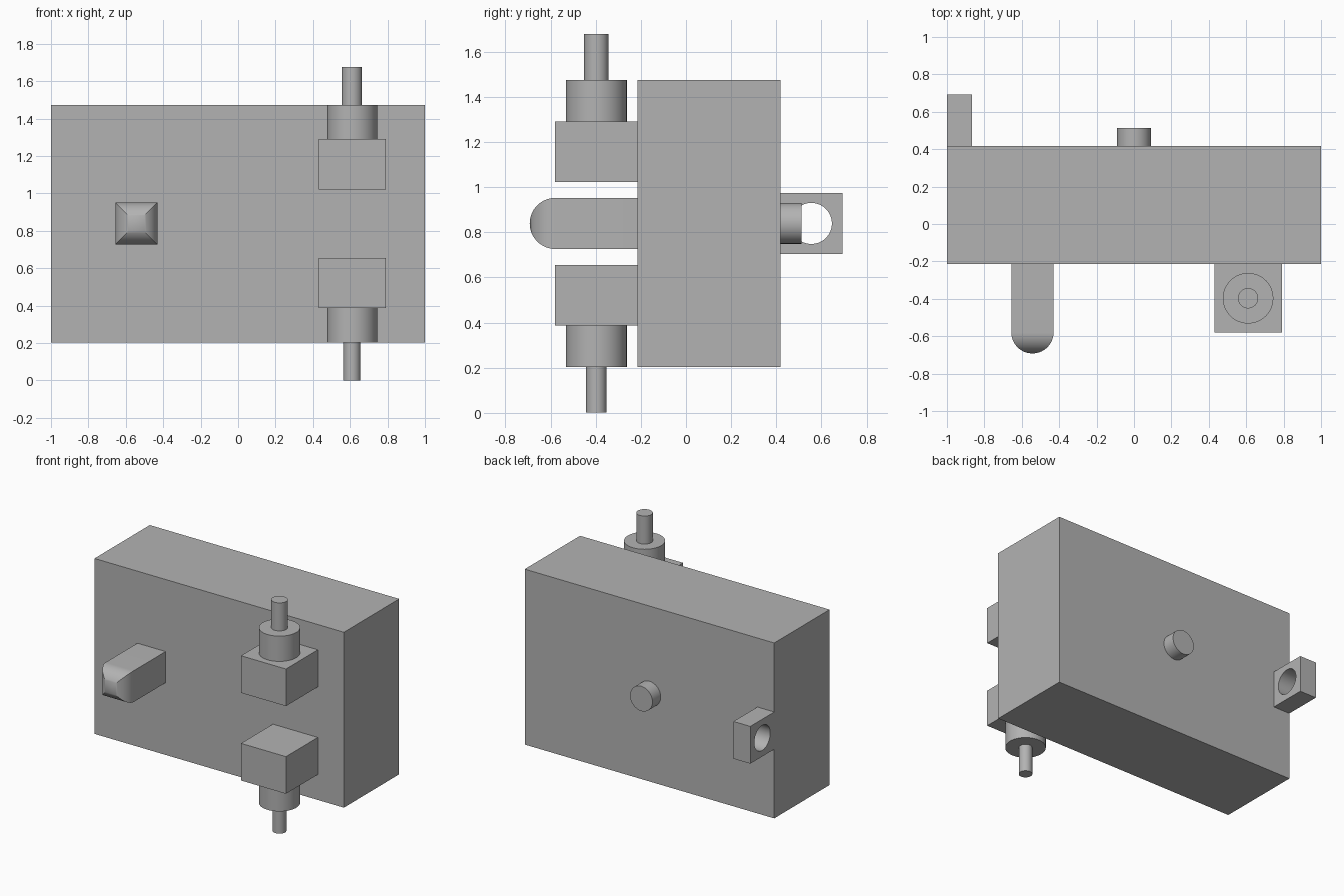
import bpy, bmesh, math
from mathutils import Matrix, Vector

cube = bpy.data.objects.get("Cube")
if cube:
    bpy.data.objects.remove(cube, do_unlink=True)

grey = bpy.data.materials.new("plain_grey")
grey.use_nodes = True
GREY = (0.45, 0.45, 0.45, 1)
grey.diffuse_color = GREY
grey.node_tree.nodes["Principled BSDF"].inputs["Base Color"].default_value = GREY


def finish(name, bm, smooth=False):
    bmesh.ops.recalc_face_normals(bm, faces=bm.faces)
    mesh = bpy.data.meshes.new(name)
    bm.to_mesh(mesh)
    bm.free()
    mesh.materials.append(grey)
    obj = bpy.data.objects.new(name, mesh)
    bpy.context.collection.objects.link(obj)
    if smooth:
        bpy.ops.object.select_all(action="DESELECT")
        obj.select_set(True)
        bpy.context.view_layer.objects.active = obj
        bpy.ops.object.shade_smooth_by_angle(angle=math.radians(30))
    return obj


def box(name, x, y, z):
    bm = bmesh.new()
    bmesh.ops.create_cube(bm, size=1)
    for v in bm.verts:
        v.co = [a + (b - a) * (c + 0.5) for (a, b), c in zip((x, y, z), v.co)]
    return finish(name, bm)


def cylinder(name, start, end, radius):
    start, end = Vector(start), Vector(end)
    axis = end - start
    turn = axis.to_track_quat("Z", "Y").to_matrix().to_4x4()
    bm = bmesh.new()
    bmesh.ops.create_cone(bm, cap_ends=True, segments=64, radius1=radius,
                          radius2=radius, depth=axis.length,
                          matrix=Matrix.Translation((start + end) / 2) @ turn)
    return finish(name, bm, smooth=True)


# Main slab
FRONT, BACK = -0.215, 0.418
MID = 0.839
box("main_body", (-1, 1), (FRONT, BACK), (0.203, 1.474))

# Mirrored pair of blocks, each with a collar and a pin
PX, PY = 0.61, -0.397
for side, sign, pin_radius in (("upper", 1, 0.054), ("lower", -1, 0.045)):
    inner, outer, collar, tip = (MID + sign * d for d in (0.183, 0.452, 0.635, 0.838))
    box(side + "_block", (0.43, 0.79), (-0.58, FRONT), sorted((inner, outer)))
    cylinder(side + "_collar", (PX, PY, outer), (PX, PY, collar), 0.135)
    cylinder(side + "_pin", (PX, PY, collar), (PX, PY, tip), pin_radius)

# Square peg whose end is rounded in both directions
R, TIP, PEG_X = 0.113, -0.692, -0.543
bm = bmesh.new()
sections = [(FRONT, R)]
STEPS = 20
for i in range(STEPS):
    a = math.pi / 2 * i / STEPS
    sections.append((TIP + R - R * math.sin(a), R * math.cos(a)))
rings = [[bm.verts.new((PEG_X + sx * h, y, MID + sz * h))
          for sx, sz in ((-1, -1), (1, -1), (1, 1), (-1, 1))] for y, h in sections]
for near, far in zip(rings, rings[1:]):
    for k in range(4):
        n = (k + 1) % 4
        bm.faces.new((near[k], near[n], far[n], far[k]))
apex = bm.verts.new((PEG_X, TIP, MID))
for k in range(4):
    bm.faces.new((rings[-1][k], rings[-1][(k + 1) % 4], apex))
bm.faces.new(rings[0])
finish("rounded_peg", bm, smooth=True)

# Short stud on the back
cylinder("back_stud", (0, BACK, MID), (0, 0.512, MID), 0.09)

# Lug with a round hole through it
lug = box("back_lug", (-1, -0.865), (BACK, 0.692), (0.704, 0.974))
cutter = cylinder("lug_hole_cutter", (-1.1, 0.555, MID), (-0.75, 0.555, MID), 0.091)
cutter.hide_render = True
cutter.hide_viewport = True
cutter.display_type = "WIRE"
hole = lug.modifiers.new("hole", "BOOLEAN")
hole.operation = "DIFFERENCE"
hole.solver = "EXACT"
hole.object = cutter
